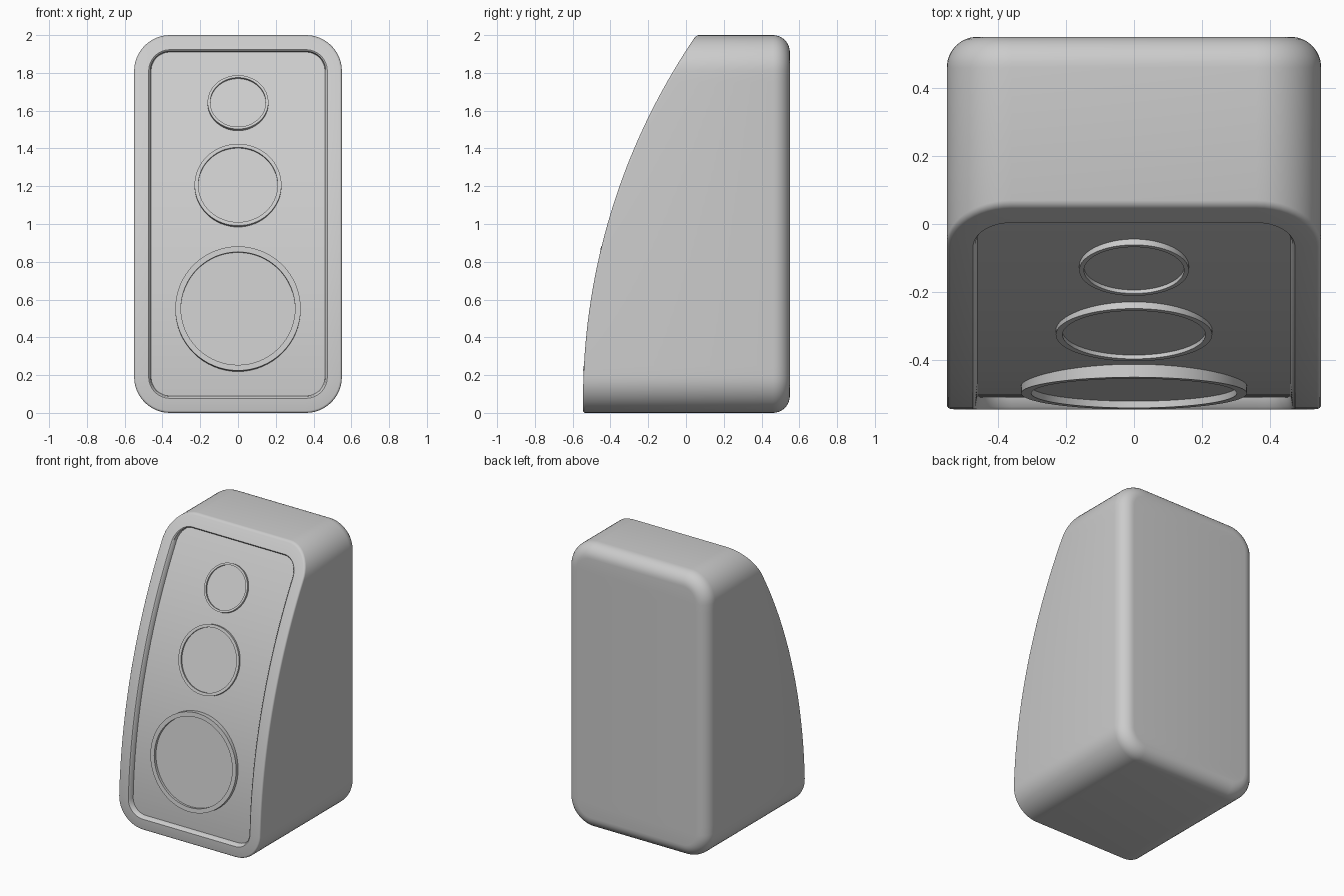
import bpy, bmesh, math
from mathutils import Matrix

if "Cube" in bpy.data.objects:
    bpy.data.objects.remove(bpy.data.objects["Cube"])

# Front surface: an arc in the y-z plane
R, Z0, FRONT, BACK = 3.404, 0.07, -0.545, 0.55
CY = FRONT + R
RECESS = 0.035


def front_y(z, depth):
    h = max(0.0, z - Z0)
    return CY - math.sqrt((R - depth) ** 2 - h * h)


def half_outline(inset, r=0.19, w=0.55, h=2.0, arc=12, side=28):
    """Right half of a rounded rectangle, bottom to top."""
    r, w = r - inset, w - inset
    lo, hi = inset + r, h - inset - r
    pts = []
    for k in range(arc + 1):
        a = -math.pi / 2 + math.pi / 2 * k / arc
        pts.append((w - r + r * math.cos(a), lo + r * math.sin(a)))
    for k in range(1, side):
        pts.append((w, lo + (hi - lo) * k / side))
    for k in range(arc + 1):
        a = math.pi / 2 * k / arc
        pts.append((w - r + r * math.cos(a), hi + r * math.sin(a)))
    return pts


def finish(name, bm, matrix=None):
    bmesh.ops.recalc_face_normals(bm, faces=bm.faces)
    me = bpy.data.meshes.new(name)
    bm.to_mesh(me)
    bm.free()
    ob = bpy.data.objects.new(name, me)
    bpy.context.collection.objects.link(ob)
    if matrix:
        ob.matrix_world = matrix
    bpy.ops.object.select_all(action='DESELECT')
    ob.select_set(True)
    bpy.context.view_layer.objects.active = ob
    bpy.ops.object.shade_smooth_by_angle(angle=math.radians(35))
    return ob


# Cabinet: loops from recessed panel, over the rim, along the sides, to the back
bm = bmesh.new()
loops = []


def add_loop(inset, y_of_z):
    right = half_outline(inset)
    pts = right + [(-x, z) for x, z in reversed(right)]
    loops.append([bm.verts.new((x, y_of_z(z), z)) for x, z in pts])


def front_loop(inset, depth):
    add_loop(inset, lambda z: front_y(z, depth))


front_loop(0.090, RECESS)
front_loop(0.085, 0.008)
front_loop(0.077, 0.0)
f = 0.012
for k in range(5):
    t = math.pi / 2 * (1 - k / 4)
    front_loop(f * (1 - math.cos(t)), f * (1 - math.sin(t)))
b = 0.09
for k in range(9):
    t = math.pi / 2 * k / 8
    add_loop(b * (1 - math.cos(t)), lambda z: BACK - b + b * math.sin(t))

n = len(loops[0])
for p, q in zip(loops, loops[1:]):
    for i in range(n):
        j = (i + 1) % n
        bm.faces.new((p[i], p[j], q[j], q[i]))
# Front panel and back panel closed with strips across the width
for lp in (loops[0], loops[-1]):
    for i in range(n // 2 - 1):
        bm.faces.new((lp[i], lp[i + 1], lp[n - 2 - i], lp[n - 1 - i]))
finish("cabinet", bm)


# Drivers: a raised trim ring with a flat cone set inside it
def driver(name, zc, ro, ri, rise, depth, seg=64):
    rad = R - RECESS + rise
    a = math.asin((zc - Z0) / rad)
    m = Matrix.Translation((0, CY - rad * math.cos(a), zc)) @ Matrix.Rotation(math.pi / 2 - a, 4, 'X')
    bm = bmesh.new()
    profile = [(ro, -0.055), (ro, 0), (ri, 0), (ri, -0.055)]
    rings = [[bm.verts.new((r * math.cos(2 * math.pi * i / seg),
                            r * math.sin(2 * math.pi * i / seg), z))
              for i in range(seg)] for r, z in profile]
    for k in range(4):
        p, q = rings[k], rings[(k + 1) % 4]
        for i in range(seg):
            j = (i + 1) % seg
            bm.faces.new((p[i], p[j], q[j], q[i]))
    finish(name + "_ring", bm, m)
    bm = bmesh.new()
    bmesh.ops.create_cone(bm, cap_ends=True, segments=seg, radius1=ri, radius2=ri, depth=0.03,
                          matrix=Matrix.Translation((0, 0, -depth - 0.015)))
    finish(name + "_cone", bm, m)


driver("woofer", 0.553, 0.332, 0.302, 0.022, 0.020)
driver("midrange", 1.208, 0.23, 0.21, 0.013, 0.012)
driver("tweeter", 1.645, 0.161, 0.147, 0.015, 0.012)
